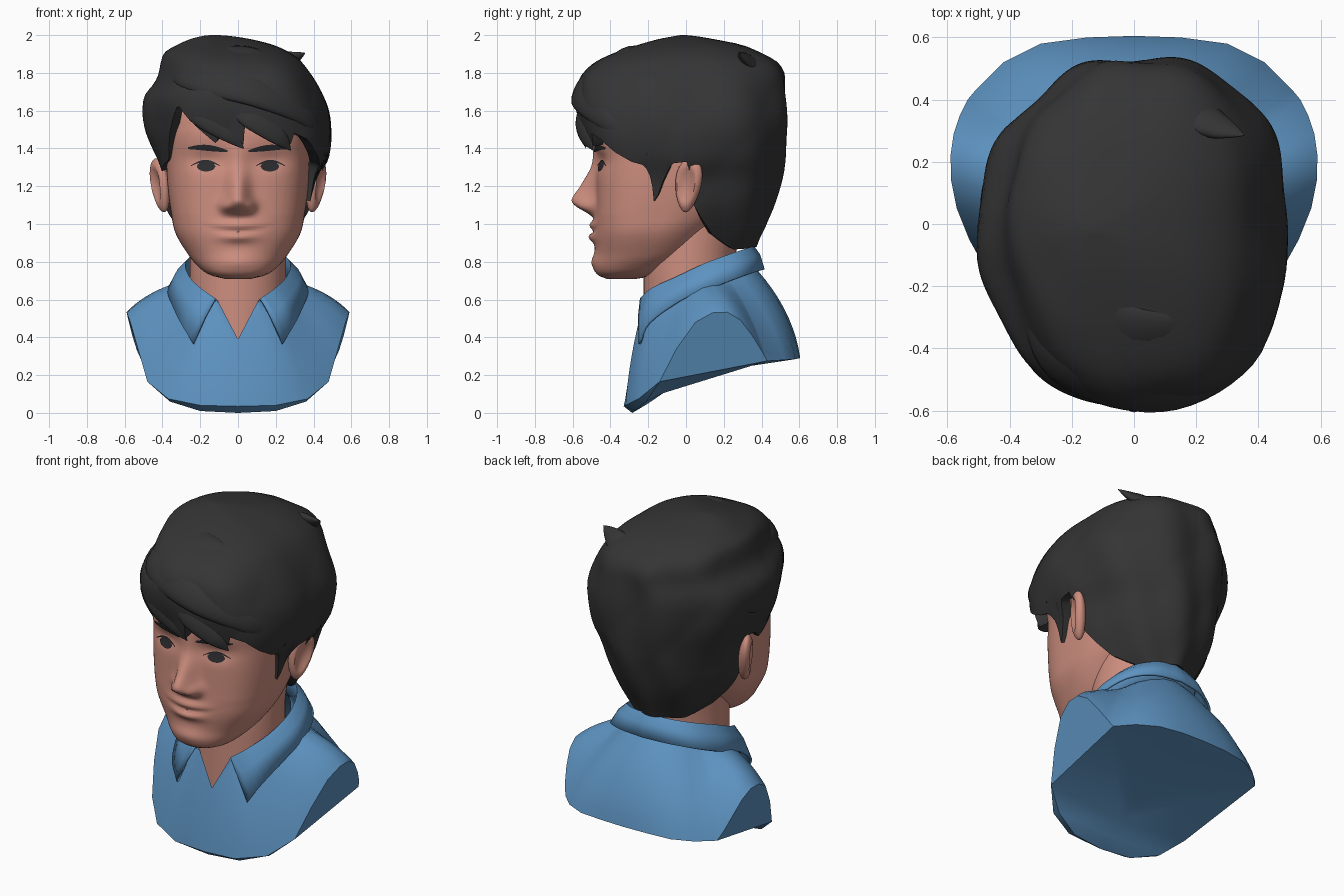
import bpy, bmesh, math
from mathutils import Vector
from mathutils.bvhtree import BVHTree

if "Cube" in bpy.data.objects:
    bpy.data.objects.remove(bpy.data.objects["Cube"])


def material(name, rgb):
    m = bpy.data.materials.new(name)
    m.diffuse_color = (*rgb, 1)
    m.use_nodes = True
    m.node_tree.nodes["Principled BSDF"].inputs["Base Color"].default_value = m.diffuse_color
    return m


SKIN = material("skin", (0.61, 0.27, 0.21))
BLUE = material("shirt_blue", (0.11, 0.29, 0.53))
HAIR = material("hair_black", (0.035, 0.035, 0.035))
DARK = material("eye_dark", (0.025, 0.025, 0.028))


def build(name, verts, faces, mat, angle=45):
    me = bpy.data.meshes.new(name)
    me.from_pydata([tuple(v) for v in verts], [], faces)
    bm = bmesh.new()
    bm.from_mesh(me)
    bmesh.ops.recalc_face_normals(bm, faces=bm.faces)
    bm.to_mesh(me)
    bm.free()
    me.materials.append(mat)
    ob = bpy.data.objects.new(name, me)
    bpy.context.collection.objects.link(ob)
    bpy.ops.object.select_all(action='DESELECT')
    ob.select_set(True)
    bpy.context.view_layer.objects.active = ob
    bpy.ops.object.shade_smooth_by_angle(angle=math.radians(angle))
    return ob


def sample(table, t, smooth=True):
    """Interpolate rows (key, values...) at t."""
    n = len(table)
    t = min(max(t, table[0][0]), table[-1][0])
    i = next((k for k in range(n - 1) if t <= table[k + 1][0]), n - 2)
    a, b = table[i], table[i + 1]
    p, q = table[max(i - 1, 0)], table[min(i + 2, n - 1)]
    h = b[0] - a[0]
    u = (t - a[0]) / h
    out = []
    for k in range(1, len(a)):
        if smooth:
            ma = (b[k] - p[k]) / (b[0] - p[0]) * h
            mb = (q[k] - a[k]) / (q[0] - a[0]) * h
            out.append((2*u**3 - 3*u**2 + 1)*a[k] + (u**3 - 2*u**2 + u)*ma
                       + (3*u**2 - 2*u**3)*b[k] + (u**3 - u**2)*mb)
        else:
            out.append(a[k] + (b[k] - a[k]) * u)
    return out


def loft(rows, closed=True, caps=False):
    n, verts, faces = len(rows[0]), [v for r in rows for v in r], []
    for j in range(len(rows) - 1):
        for i in range(n if closed else n - 1):
            k = (i + 1) % n
            faces.append((j*n + i, j*n + k, (j+1)*n + k, (j+1)*n + i))
    if caps:
        faces += [tuple(range(n)), tuple(range((len(rows)-1)*n, len(rows)*n))]
    return verts, faces


def squircle(f, n):
    """Point of a rounded box outline in direction f."""
    s, c = math.sin(f), math.cos(f)
    r = (abs(s) ** n + abs(c) ** n) ** (-1 / n)
    return s * r, c * r


def bump(x, z, x0, z0, wx, wz):
    return math.exp(-((x - x0) / wx) ** 2 - ((z - z0) / wz) ** 2)


def clamp(v):
    return min(max(v, 0), 1)


# Head: height, half width, front, back, with sculpted features
head_t = [(0.71, .07, -.42, -.26), (0.73, .15, -.465, -.15), (0.78, .215, -.48, -.05),
          (0.84, .265, -.475, .05), (0.95, .33, -.475, .15), (1.05, .353, -.475, .25),
          (1.2, .373, -.475, .33), (1.35, .38, -.475, .38), (1.5, .375, -.485, .4),
          (1.65, .33, -.42, .38), (1.75, .2, -.25, .3)]
nose_t = [(1.03, 0), (1.06, .045), (1.09, .1), (1.125, .13), (1.2, .085),
          (1.3, .03), (1.38, .015), (1.45, 0)]


def face_push(x, z):
    a = abs(x)
    w = .056 + .012 * math.exp(-((z - 1.1) / .05) ** 2)
    d = sample(nose_t, z)[0] * math.exp(-(a / w) ** 2.2)
    d += .035 * bump(a, z, .065, 1.09, .03, .032)         # nostrils
    d += .018 * bump(x, z, 0, .965, .15, .09)             # mouth mound
    d += .02 * bump(x, z, 0, .995, .1, .024)              # upper lip
    d += .026 * bump(x, z, 0, .93, .09, .025)             # lower lip
    d -= .012 * bump(x, z, 0, .96 + .9 * x * x, .125, .011)  # mouth crease
    d += .02 * bump(x, z, 0, .8, .11, .05)                # chin
    d -= .022 * bump(a, z, .17, 1.335, .1, .05)           # eye sockets
    return d


rows, COLS = [], 180
for j in range(81):
    z = .71 + 1.04 * j / 80
    hw, yf, yb = sample(head_t, z)
    ring = []
    for i in range(COLS):
        f = 2 * math.pi * i / COLS
        front = math.cos(f) > 0
        u, v = squircle(f, (2.25 + .65 * clamp((z - .8) / .25)) if front else 2.15)
        x, y = hw * u, (yf + yb) / 2 - (yb - yf) / 2 * v
        if front:
            y -= face_push(x, z)
        ring.append((x, y, z))
    rows.append(ring)
hv, hf = loft(rows, caps=True)
build("head", hv, hf, SKIN, 75)
surface = BVHTree.FromPolygons([Vector(v) for v in hv], hf)

# Neck
neck_rows = [[(.255 * math.sin(a), .02 - .245 * math.cos(a) + .03 * (z > .9), z)
              for a in [2 * math.pi * i / 48 for i in range(48)]]
             for z in (.3, .5, .7, .85, 1.0)]
build("neck", *loft(neck_rows, caps=True), SKIN)


# Eyes, lashes and brows: thin plates laid on the face
def plate(name, side, x0, x1, zc, half):
    rows = []
    for r in (-1, 0, 1):
        row = []
        for i in range(13):
            t = i / 12
            x, z = side * (x0 + (x1 - x0) * t), zc(t) + r * half(t)
            hit = surface.ray_cast(Vector((x, -2, z)), Vector((0, 1, 0)))[0]
            row.append((x, (hit.y if hit else -.4) - .007, z))
        rows.append(row)
    build(name, *loft(rows, closed=False), DARK)


for s, tag in ((-1, "left"), (1, "right")):
    hump = lambda t: max(math.sin(math.pi * t), 0)
    plate("eye_" + tag, s, .12, .218, lambda t: 1.305, lambda t: .002 + .025 * hump(t) ** .5)
    plate("lash_" + tag, s, .095, .25, lambda t: 1.308 + .026 * hump(t), lambda t: .002 + .004 * hump(t))
    plate("brow_" + tag, s, .055, .265, lambda t: 1.385 + .02 * hump(t * .7), lambda t: .005 + .011 * hump(t))

# Ears: flattened, flared, hollowed discs
for s, tag in ((-1, "left"), (1, "right")):
    bm = bmesh.new()
    bmesh.ops.create_uvsphere(bm, u_segments=32, v_segments=20, radius=1)
    ca, sa = math.cos(math.radians(26)), math.sin(math.radians(26))
    for v in bm.verts:
        x, y, z = v.co
        r = math.hypot(y, z)
        if x > 0:
            x -= .8 * max(0, 1 - (r / .72) ** 2)
        y *= .8 + .2 * z
        x, y, z = x * .042, y * .092, z * .143
        v.co = (s * (.412 + ca * x + sa * y + .14 * z), .012 + ca * y - sa * x + .1 * z, 1.205 + z)
    verts = [v.co.copy() for v in bm.verts]
    faces = [[v.index for v in f.verts] for f in bm.faces]
    bm.free()
    build("ear_" + tag, verts, faces, SKIN, 60)

# Shirt: half rim from front to back, arm cut runs from index 3 to 11
rim = [(0, -.33, .035), (.2, -.32, .04), (.37, -.25, .075), (.48, -.14, .165),
       (.53, -.05, .34), (.57, .05, .48), (.588, .14, .53), (.59, .22, .533),
       (.58, .29, .49), (.56, .35, .41), (.535, .4, .33), (.51, .43, .275),
       (.42, .52, .28), (.3, .58, .285), (.15, .6, .29), (0, .605, .29)]
M, STEPS = len(rim), 10
ringsize = 2 * M - 2
grid = []
for j in range(STEPS + 1):
    s = j / STEPS
    half = []
    for i, p in enumerate(rim):
        R = Vector(p)
        f = math.atan2(R.x, -(R.y - .1))
        y = .045 - .295 * math.cos(f)
        N = Vector((.25 * math.sin(f), y, .39 if i == 0 else .59 + (y + .235) * .36))
        out = (R - Vector((0, .1, .2))).normalized()
        back = clamp((R.y + .1) / .6)
        half.append(N.lerp(R, s) + out * (.018 + .03 * back) * 4 * s * (1 - s) * (i > 0))
    grid.append(half + [Vector((-v.x, v.y, v.z)) for v in half[-2:0:-1]])
verts, faces = loft(grid)
base = STEPS * ringsize
R_ = lambda i: base + i
L_ = lambda i: base + (ringsize - i) % ringsize
faces += [tuple(R_(i) for i in range(3, 12)), tuple(L_(i) for i in range(3, 12))]
# Underside with a rounded middle
lip = len(verts)
verts += [(0, -.285, 0), (.2, -.27, .01), (.36, -.21, .06), (-.2, -.27, .01), (-.36, -.21, .06),
          (0, -.25, .02), (0, -.2, .05), (0, -.12, .105), (0, .02, .185), (0, .35, .25),
          (0, .47, .268), (0, .55, .28)]
right = [lip, lip + 1, lip + 2] + [R_(i) for i in (3, 11, 12, 13, 14, 15)]
left = [lip, lip + 3, lip + 4] + [L_(i) for i in (3, 11, 12, 13, 14, 15)]
mids = [lip, lip + 5, lip + 6, lip + 7, lip + 9, lip + 10, lip + 11, right[8], right[8]]
for low, top in ((right, R_), (left, L_)):
    faces += [(low[i], low[i + 1], top(i + 1), top(i)) for i in range(2)]
    faces.append((low[2], low[3], top(2)))
    for i in range(8):
        loop = [low[i], low[i + 1], mids[i + 1]] + [lip + 8] * (i == 3) + [mids[i]]
        loop = list(dict.fromkeys(loop))
        if len(loop) > 2:
            faces.append(tuple(loop))
build("shirt", verts, faces, BLUE, 42)

# Collar: fold line and lower edge, front to back
collar_t = [(0, .12, -.24, .6, .235, -.245, .365), (1, .2, -.18, .655, .3, -.195, .475),
            (2, .26, -.05, .715, .357, -.02, .6), (3, .28, .1, .785, .365, .13, .66),
            (4, .225, .25, .84, .3, .29, .72), (5, .12, .335, .868, .17, .38, .75),
            (6, 0, .36, .878, 0, .41, .758)]
half = [sample(collar_t, 6 * i / 24) for i in range(25)]
strips = [[], [], [], []]
for c in half + [[-c[0], c[1], c[2], -c[3], c[4], c[5]] for c in half[-2::-1]]:
    fold, low = Vector(c[:3]), Vector(c[3:])
    mid = fold.lerp(low, .4) + Vector((fold.x * .03, (fold.y - .05) * .02, .006))
    drop = .005 + .1 * clamp((fold.y + .24) / .25)
    inner = Vector((fold.x * .97, .05 + (fold.y - .05) * .95, fold.z - drop))
    for strip, v in zip(strips, (inner, fold, mid, low)):
        strip.append(v)
collar = build("collar", *loft(strips, closed=False), BLUE, 50)
sol = collar.modifiers.new("thickness", 'SOLIDIFY')
sol.thickness, sol.offset = .014, 0

# Hair shell: height, left, right, front, back
hair_t = [(.85, -.2, .2, -.3, .36), (.9, -.27, .27, -.4, .37), (1.0, -.34, .34, -.5, .42),
          (1.1, -.385, .385, -.5, .46), (1.25, -.4, .42, -.5, .505), (1.33, -.42, .465, -.51, .52),
          (1.42, -.46, .485, -.54, .53), (1.5, -.49, .49, -.56, .535), (1.6, -.505, .475, -.578, .535),
          (1.68, -.49, .445, -.578, .53), (1.75, -.435, .41, -.565, .525), (1.8, -.415, .38, -.54, .52),
          (1.86, -.405, .335, -.475, .48), (1.91, -.385, .27, -.37, .39), (1.95, -.32, .18, -.25, .29),
          (1.98, -.25, .06, -.14, .14), (1.995, -.19, -.04, -.06, .05), (2.0, -.15, -.1, -.03, 0)]
# Hem: angle from the front, height
hem_t = [(-180, .88), (-132, .87), (-114, .94), (-97, 1.12), (-91, 1.34), (-82, 1.33), (-76, 1.28),
         (-68, 1.31), (-57, 1.34), (-46, 1.5), (-37, 1.63), (-26, 1.52), (-15, 1.42), (-11, 1.52),
         (-4, 1.47), (2, 1.42), (5, 1.54), (14, 1.5), (24, 1.46), (31, 1.4), (34, 1.48), (42, 1.45),
         (50, 1.38), (58, 1.33), (65, 1.31), (69, 1.24), (72.5, 1.1), (76.5, 1.24), (81, 1.32),
         (90, 1.33), (96, 1.11), (114, .94), (132, .865), (180, .88)]
rows, HC, HR = [], 180, 34
for j in range(-1, HR + 1):
    u = math.sin(max(j, 0) / HR * math.pi / 2)
    ring = []
    for i in range(HC):
        deg = -180 + 360 * i / HC
        f = math.radians(deg)
        hem = sample(hem_t, deg, False)[0]
        z = hem + (2 - hem) * u
        xl, xr, yf, yb = sample(hair_t, z)
        front = math.cos(f) > 0
        x, y = squircle(f, (2.75 if deg > 0 else 2.45) if front else 2.1)
        fade = min(1, (2 - z) * 4)
        k = 1 + .014 * math.sin(9 * f + 5 * z) * fade * (1 - .5 * math.cos(f))
        k += .012 * abs(math.sin(4 * f - 6 * z)) * fade - .006
        high = clamp((z - 1.3) / .25)
        k += high * (.07 * math.exp(-((deg - 132) / 25) ** 2) - .065 * math.exp(-((deg + 52) / 20) ** 2)
                     - .03 * math.exp(-((deg + 142) / 22) ** 2))
        if j < 0:
            k *= .87
        ring.append(((xl + xr) / 2 + (xr - xl) / 2 * k * x,
                     (yf + yb) / 2 - (yb - yf) / 2 * k * y,
                     z + (.015 if j < 0 else 0)))
    rows.append(ring)
verts, faces = loft(rows)
faces.append(tuple(range((HR + 1) * HC, (HR + 2) * HC)))
build("hair_shell", verts, faces, HAIR, 60)


# Hair locks: flattened tapered sweeps lying on the head
def lock(name, pts, width, thick=.5):
    table = [(i, *p) for i, p in enumerate(pts)]
    end, n, rows = len(pts) - 1, 28, []
    for j in range(n + 1):
        t = j / n
        P = Vector(sample(table, t * end))
        T = Vector(sample(table, min(t + .02, 1) * end)) - Vector(sample(table, max(t - .02, 0) * end))
        T.normalize()
        out = P - Vector((0, 0, 1.4))
        out = (out - T * out.dot(T)).normalized()
        side = T.cross(out)
        r = width * math.sin(min(1, .05 + 2.5 * t) * math.pi / 2) * (1 - t ** 2.5) + .002
        rows.append([P + side * r * math.cos(a) + out * r * thick * math.sin(a)
                     for a in [2 * math.pi * i / 16 for i in range(16)]])
    build(name, *loft(rows, caps=True), HAIR, 60)


lock("front_sweep", [(-.36, -.2, 1.8), (-.22, -.45, 1.78), (.1, -.55, 1.7), (.37, -.43, 1.56), (.46, -.2, 1.36)], .11, .4)
lock("top_sweep", [(-.33, .05, 1.88), (-.08, -.31, 1.88), (.2, -.34, 1.82), (.39, -.14, 1.67), (.47, .08, 1.4)], .12, .4)
lock("fringe_left", [(-.33, -.36, 1.74), (-.2, -.51, 1.6), (-.06, -.54, 1.49), (.03, -.53, 1.4)], .08, .35)
lock("fringe_right", [(-.1, -.53, 1.68), (.08, -.55, 1.57), (.21, -.53, 1.47), (.28, -.49, 1.39)], .08, .35)
lock("crown_tuft", [(.08, .34, 1.83), (.2, .34, 1.85), (.28, .31, 1.875), (.355, .285, 1.905)], .075, .5)
lock("side_sweep", [(-.3, .3, 1.66), (-.42, .12, 1.64), (-.45, -.06, 1.54), (-.42, -.2, 1.38)], .12, .4)
